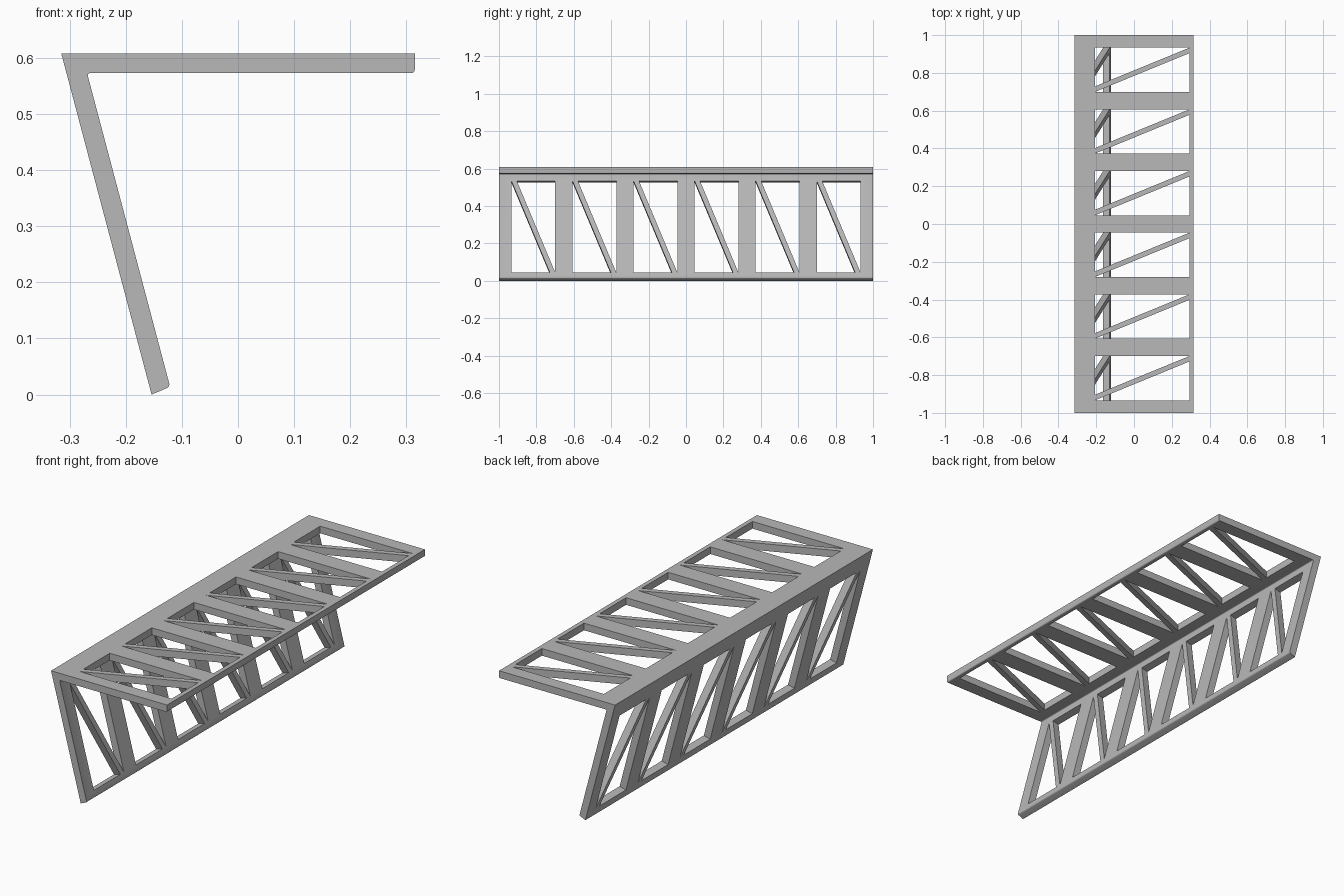
import bpy
import bmesh
from mathutils import Vector

cube = bpy.data.objects.get("Cube")
if cube:
    bpy.data.objects.remove(cube, do_unlink=True)

HALF = 1.0          # half length along y
BAYS, PITCH, OPEN = 6, 0.3265, 0.234
STRUT = 0.029       # diagonal brace width, measured along y
TOP_EDGE = Vector((-0.315, 0, 0.608))
LEG_FOOT = Vector((-0.154, 0, 0))

grey = bpy.data.materials.new("light_grey")
grey.use_nodes = True
colour = (0.48, 0.48, 0.48, 1)
grey.diffuse_color = colour
grey.node_tree.nodes["Principled BSDF"].inputs["Base Color"].default_value = colour


def prism(bm, ring, offset):
    """Sweep a closed ring of points by offset into a solid."""
    face = bm.faces.new([bm.verts.new(p) for p in ring])
    swept = bmesh.ops.extrude_face_region(bm, geom=[face])["geom"]
    bmesh.ops.translate(bm, vec=offset,
                        verts=[v for v in swept if isinstance(v, bmesh.types.BMVert)])


def make_object(name, bm):
    bmesh.ops.recalc_face_normals(bm, faces=bm.faces)
    mesh = bpy.data.meshes.new(name)
    bm.to_mesh(mesh)
    bm.free()
    mesh.materials.append(grey)
    obj = bpy.data.objects.new(name, mesh)
    bpy.context.collection.objects.link(obj)
    return obj


# Bent bracket: a flat shelf with a leaning leg, swept along y
profile = [(-0.315, 0.608), (0.315, 0.608), (0.315, 0.573),
           (-0.269, 0.573), (-0.121, 0.014), (-0.154, 0)]
bm = bmesh.new()
prism(bm, [Vector((x, -HALF, z)) for x, z in profile], Vector((0, 2 * HALF, 0)))
# Round the lip, the inside bend and the foot
rounded = [e for e in bm.edges
           if abs(e.verts[0].co.y - e.verts[1].co.y) > HALF
           and any((e.verts[0].co.xz - Vector(p)).length < 0.001 for p in profile[2:5])]
bmesh.ops.bevel(bm, geom=rounded, offset=0.006, segments=4, profile=0.5, affect='EDGES')
bracket = make_object("braced_bracket", bm)

# Triangular openings that leave a diagonal brace in every bay
bm = bmesh.new()
leg_dir = (LEG_FOOT - TOP_EDGE).normalized()
leg_inward = Vector((-leg_dir.z, 0, leg_dir.x))
panels = [(Vector((1, 0, 0)), Vector((0, 0, -1)), 0.108, 0.608),
          (leg_dir, leg_inward, 0.086, 0.592)]
for along, inward, near, far in panels:
    for i in range(BAYS):
        middle = (i - (BAYS - 1) / 2) * PITCH
        lo, hi = middle - OPEN / 2, middle + OPEN / 2
        for triangle in ([(near, lo + STRUT), (near, hi), (far, hi)],
                         [(near, lo), (far, lo), (far, hi - STRUT)]):
            ring = [TOP_EDGE + along * s + Vector((0, y, 0)) - inward * 0.02
                    for s, y in triangle]
            prism(bm, ring, inward * 0.075)
cutter = make_object("opening_cutter", bm)
cutter.hide_render = True

# Cut the openings, then drop the cutter
cut = bracket.modifiers.new("openings", 'BOOLEAN')
cut.operation = 'DIFFERENCE'
cut.solver = 'EXACT'
cut.object = cutter
bpy.context.view_layer.objects.active = bracket
bracket.select_set(True)
bpy.ops.object.modifier_apply(modifier=cut.name)
bpy.data.objects.remove(cutter, do_unlink=True)
bpy.ops.object.shade_smooth_by_angle()
